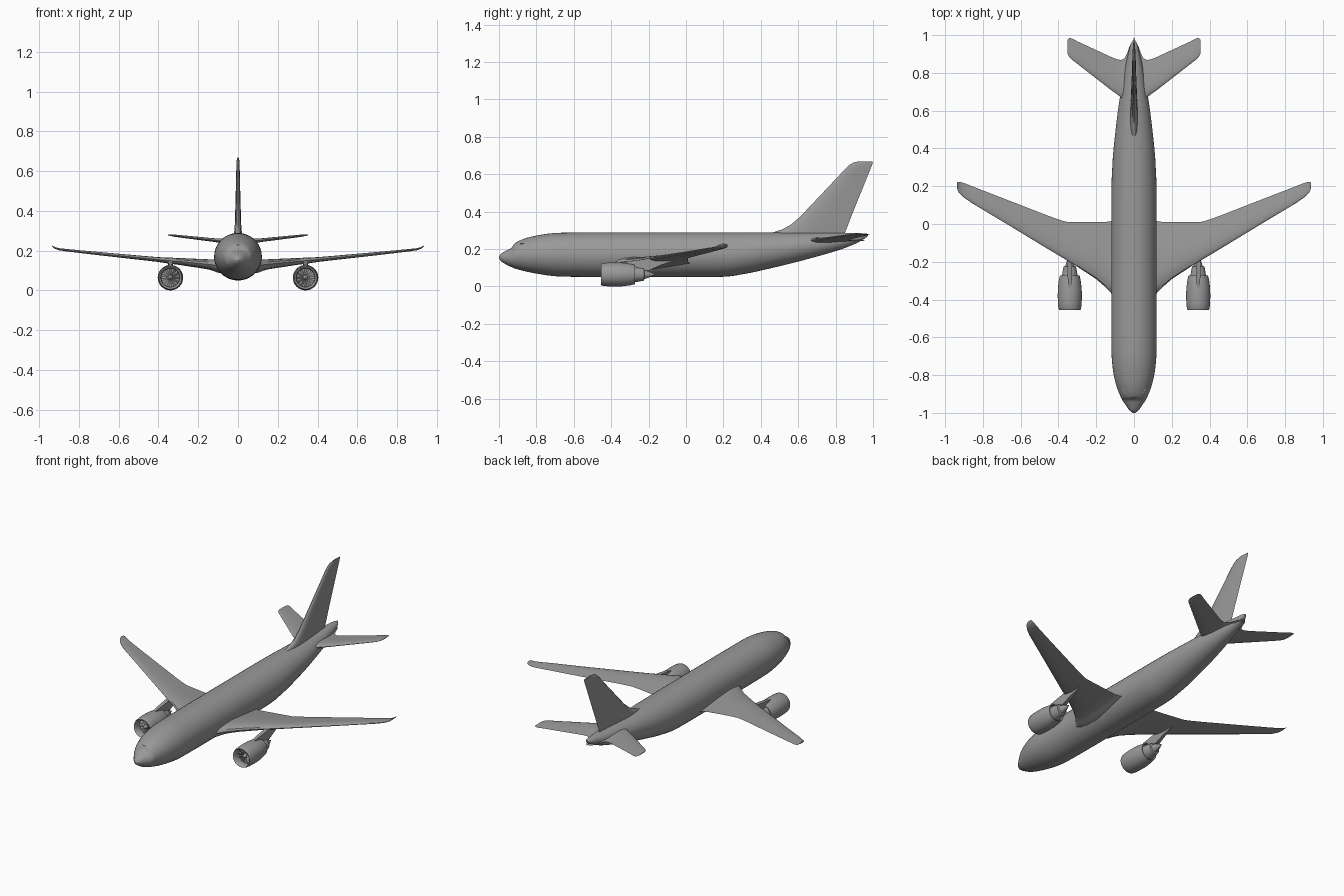
import bpy, bmesh
from math import sin, cos, pi, sqrt, radians

grey = bpy.data.materials.new("dark_grey")
grey.diffuse_color = (.32, .32, .32, 1)


def finish(name, bm, mirror=False, angle=35):
    bmesh.ops.recalc_face_normals(bm, faces=bm.faces)
    me = bpy.data.meshes.new(name)
    bm.to_mesh(me)
    bm.free()
    me.materials.append(grey)
    ob = bpy.data.objects.new(name, me)
    bpy.context.collection.objects.link(ob)
    bpy.ops.object.select_all(action='DESELECT')
    ob.select_set(True)
    bpy.context.view_layer.objects.active = ob
    bpy.ops.object.shade_smooth_by_angle(angle=radians(angle))
    if mirror:
        ob.modifiers.new("Mirror", 'MIRROR')
    return ob


def loft(bm, rings, caps=True):
    vs = [[bm.verts.new(p) for p in r] for r in rings]
    n = len(vs[0])
    for a, b in zip(vs, vs[1:]):
        for i in range(n):
            j = (i + 1) % n
            bm.faces.new((a[i], a[j], b[j], b[i]))
    if caps:
        bm.faces.new(vs[0])
        bm.faces.new(vs[-1])


def smooth_rows(rows, steps=4):
    """Catmull-Rom interpolation between parameter rows."""
    out = []
    for i in range(len(rows) - 1):
        p = [rows[max(0, i - 1)], rows[i], rows[i + 1], rows[min(len(rows) - 1, i + 2)]]
        for k in range(steps):
            t = k / steps
            out.append([0.5 * (2 * b + (c - a) * t + (2 * a - 5 * b + 4 * c - d) * t * t
                               + (3 * b - a - 3 * c + d) * t ** 3) for a, b, c, d in zip(*p)])
    return out + [list(rows[-1])]


def airfoil(n=10):
    """Closed outline of (chord fraction, half thickness -1..1)."""
    cs = [(1 - cos(pi * i / n)) / 2 for i in range(n + 1)]
    th = [1.1 * sqrt(c) - 0.45 * c - 1.3 * c * c + 0.65 * c ** 3 for c in cs]
    up = [(c, t / max(th) + 0.02) for c, t in zip(cs, th)]
    return up + [(c, -t) for c, t in reversed(up[1:-1])]


FOIL = airfoil()


def surface(name, rows):
    """Wing-like part from rows of x, leading y, trailing y, z, half thickness."""
    bm = bmesh.new()
    loft(bm, [[(x, a + c * (b - a), z + t * h) for c, t in FOIL] for x, a, b, z, h in rows])
    return finish(name, bm, mirror=True)


# Fuselage: y, bottom z, top z, half width
stations = [(-1, .150, .160, .006), (-.985, .132, .178, .025), (-.95, .111, .197, .050),
            (-.932, .103, .208, .062), (-.912, .095, .234, .072), (-.86, .081, .257, .092),
            (-.80, .069, .272, .107), (-.72, .057, .284, .117), (-.62, .052, .288, .120),
            (-.3, .050, .289, .120), (0, .050, .289, .120), (.2, .052, .289, .119),
            (.3, .065, .289, .115), (.4, .085, .289, .108), (.6, .133, .288, .085),
            (.8, .189, .287, .053), (.9, .226, .286, .031), (.95, .253, .284, .019),
            (.972, .270, .281, .006)]
bm = bmesh.new()
N = 40
loft(bm, [[(w * cos(2 * pi * i / N), y, (b + t) / 2 + (t - b) / 2 * sin(2 * pi * i / N))
           for i in range(N)] for y, b, t, w in smooth_rows(stations)])
finish("fuselage", bm)

# Windscreen brow
bm = bmesh.new()
loft(bm, [[(.062 * s, -.916 + .042 * s * s + dy, .229 + dz)
           for dy, dz in ((-.004, 0), (.02, .005), (.02, -.005))]
          for s in [k / 6 - 1 for k in range(13)]])
finish("windscreen_brow", bm)

# Main wings with root fillet, cranked trailing edge and small upturned tip
surface("wing", [(.05, -.39, .03, .120, .034), (.105, -.39, .03, .124, .034),
                 (.122, -.365, .015, .127, .029), (.15, -.335, .011, .131, .025),
                 (.20, -.292, .010, .136, .022), (.30, -.226, .010, .146, .017),
                 (.36, -.190, .012, .151, .014), (.40, -.166, .024, .155, .012),
                 (.45, -.136, .042, .160, .011), (.70, .016, .139, .185, .008),
                 (.86, .112, .201, .202, .006), (.90, .140, .217, .207, .005),
                 (.922, .160, .223, .214, .004), (.932, .173, .223, .221, .003),
                 (.937, .188, .217, .227, .002)])

# Tailplanes
surface("tailplane", [(.005, .65, .965, .246, .016), (.022, .65, .945, .246, .016),
                      (.036, .652, .905, .246, .016), (.05, .655, .878, .247, .015),
                      (.068, .668, .868, .248, .013), (.09, .687, .872, .250, .011),
                      (.12, .708, .884, .253, .009), (.30, .848, .967, .273, .006),
                      (.325, .867, .981, .276, .005), (.342, .882, .986, .278, .004),
                      (.352, .902, .976, .279, .002)])

# Vertical fin: z, leading y, trailing y, half thickness
fin = [(.26, .44, .838, .020), (.288, .46, .850, .019), (.305, .515, .857, .018),
       (.33, .56, .867, .016), (.37, .607, .882, .015), (.42, .655, .902, .013),
       (.63, .853, .987, .008), (.65, .874, .995, .007), (.662, .893, .999, .005),
       (.669, .925, .997, .003)]
bm = bmesh.new()
loft(bm, [[(t * h, a + c * (b - a), z) for c, t in FOIL] for z, a, b, h in fin])
finish("vertical_fin", bm)

# Engines
EX, EZ = .34, .064


def lathe(name, profile, n=32):
    bm = bmesh.new()
    loft(bm, [[(EX + r * cos(2 * pi * i / n), y, EZ + r * sin(2 * pi * i / n))
               for i in range(n)] for y, r in profile])
    return finish(name, bm, mirror=True)


lathe("engine_nacelle", [(-.41, .046), (-.43, .046), (-.445, .048), (-.453, .054), (-.454, .057),
                         (-.447, .060), (-.42, .063), (-.38, .064), (-.34, .063), (-.30, .058),
                         (-.272, .052), (-.272, .049), (-.29, .047)])
lathe("engine_core", [(-.30, .044), (-.27, .041), (-.225, .033), (-.222, .024),
                      (-.20, .017), (-.165, .002)])
lathe("fan_spinner", [(-.437, .001), (-.434, .005), (-.425, .010), (-.412, .013),
                      (-.405, .014)], 20)

# Twisted fan blades standing just proud of the fan disc
bm = bmesh.new()
for k in range(12):
    a = 2 * pi * k / 12
    loft(bm, [[(EX + r * cos(a + d * w / r), y, EZ + r * sin(a + d * w / r))
               for d, y in ((-.5, -.416), (-.3, -.416), (.5, -.408), (.3, -.408))]
              for r, w in ((.011, .005), (.047, .018))])
finish("fan_blades", bm, mirror=True)

# Pylons: y, bottom z, top z, half width
bm = bmesh.new()
loft(bm, [[(EX - w, y, b), (EX + w, y, b), (EX + w, y, t), (EX - w, y, t)]
          for y, b, t, w in ((-.345, .118, .124, .003), (-.31, .105, .134, .010),
                             (-.25, .085, .142, .012), (-.20, .085, .150, .012),
                             (-.14, .112, .150, .009), (-.07, .136, .146, .003))])
finish("engine_pylon", bm, mirror=True)
